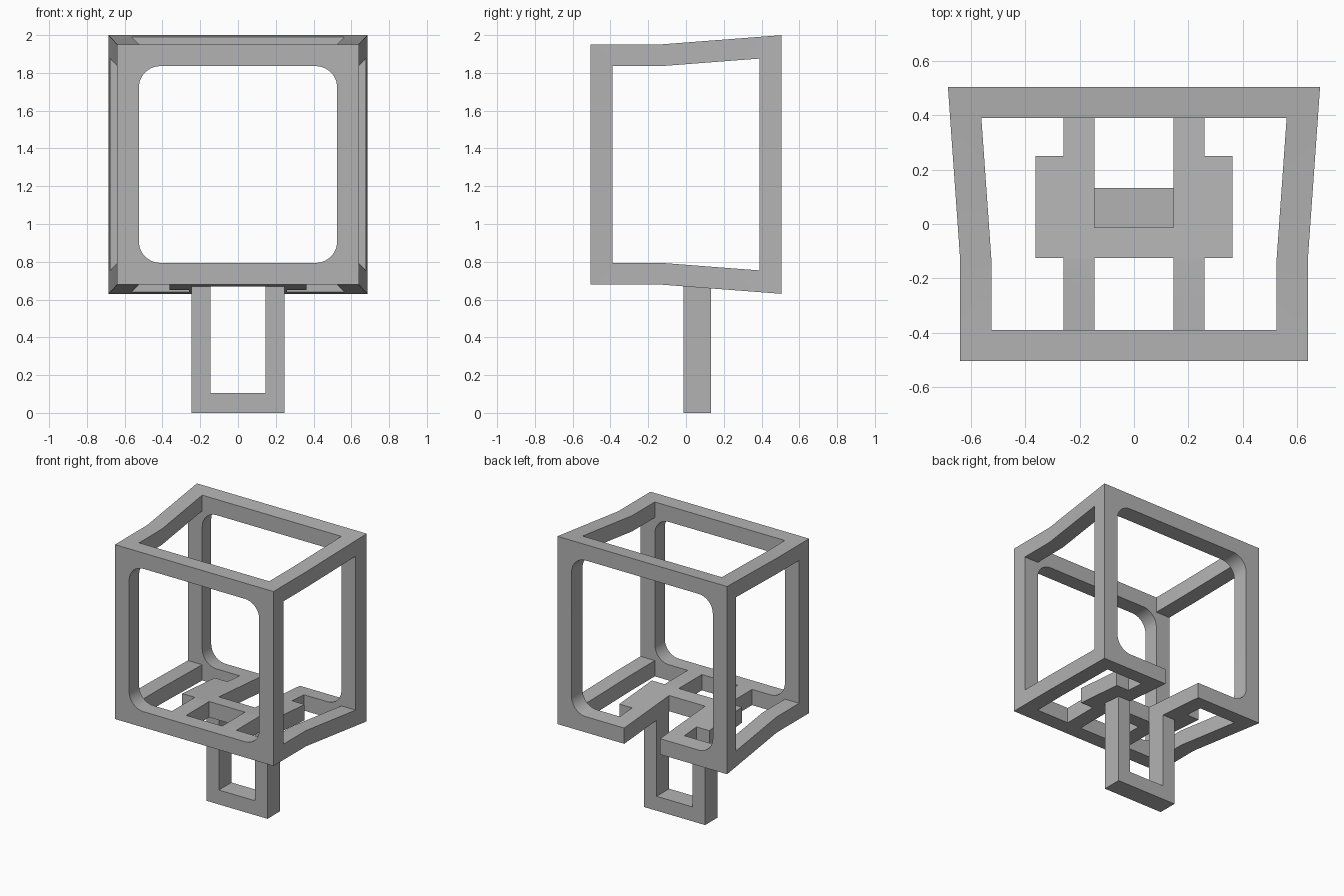
import bpy
import bmesh
from math import cos, sin, pi, radians

cube = bpy.data.objects.get("Cube")
if cube:
    bpy.data.objects.remove(cube, do_unlink=True)

grey = bpy.data.materials.new("plain grey")
grey.use_nodes = True
grey.diffuse_color = (0.45, 0.45, 0.45, 1)
grey.node_tree.nodes["Principled BSDF"].inputs["Base Color"].default_value = (0.45, 0.45, 0.45, 1)

FRONT, KINK, BACK = -0.505, -0.13, 0.505   # depth stations of the cage
BAR = 0.115                                # thickness of every cage bar
INNER = BACK - BAR                         # depth of the inside faces
FLARE = 0.045                              # growth of the cage towards the back


def flare(y):
    return FLARE * max(0, y - KINK) / (BACK - KINK)


def loft(name, sections):
    """Closed solid through matching rings of points."""
    bm = bmesh.new()
    rings = [[bm.verts.new(p) for p in s] for s in sections]
    for a, b in zip(rings, rings[1:]):
        for i in range(len(a)):
            j = (i + 1) % len(a)
            bm.faces.new((a[i], a[j], b[j], b[i]))
    bm.faces.new(rings[0])
    bm.faces.new(rings[-1])
    bmesh.ops.recalc_face_normals(bm, faces=bm.faces)
    mesh = bpy.data.meshes.new(name)
    bm.to_mesh(mesh)
    bm.free()
    mesh.materials.append(grey)
    ob = bpy.data.objects.new(name, mesh)
    bpy.context.collection.objects.link(ob)
    return ob


def section(y, inset, radius=0, steps=10):
    """Cage cross-section at depth y, optionally with rounded corners."""
    f = flare(y)
    hx, hz, cz = 0.64 + f - inset, 0.636 + f * 1.08 - inset, 1.315
    if not radius:
        return [(sx * hx, y, cz + sz * hz) for sx, sz in ((1, 1), (-1, 1), (-1, -1), (1, -1))]
    points = []
    for k, (sx, sz) in enumerate(((1, 1), (-1, 1), (-1, -1), (1, -1))):
        for i in range(steps + 1):
            a = (k + i / steps) * pi / 2
            points.append((sx * (hx - radius) + radius * cos(a), y,
                           cz + sz * (hz - radius) + radius * sin(a)))
    return points


def prism(name, outline, low, high, axis):
    """Extrude a 2D outline along an axis (outline keeps the other two in order)."""
    def place(p, d):
        return p[:axis] + (d,) + p[axis:]
    return loft(name, [[place(p, d) for p in outline] for d in (low, high)])


def cut(target, cutter):
    mod = target.modifiers.new("cut", 'BOOLEAN')
    mod.operation, mod.solver, mod.object = 'DIFFERENCE', 'EXACT', cutter
    bpy.context.view_layer.objects.active = target
    bpy.ops.object.modifier_apply(modifier=mod.name)
    bpy.data.objects.remove(cutter, do_unlink=True)


def rect(x, y0, y1):
    return [(-x, y0), (x, y0), (x, y1), (-x, y1)]


# Cage: flared block with a rounded tunnel from front to back
cage = loft("cage_frame", [section(y, 0) for y in (FRONT, KINK, BACK)])
cut(cage, loft("tunnel", [section(y, BAR, 0.115) for y in (-0.6, KINK, 0.6)]))

# Side windows and roof opening follow the flare
stations = (-INNER, KINK, INNER)
inside = [section(y, BAR) for y in stations]
side = [(y, s[0][2]) for y, s in zip(stations, inside)]
side += [(y, s[2][2]) for y, s in reversed(list(zip(stations, inside)))]
cut(cage, prism("side_windows", side, -1, 1, 0))
wall = [(s[0][0], y) for y, s in zip(stations, inside)]
roof = wall + [(-x, y) for x, y in reversed(wall)]
cut(cage, prism("roof_opening", roof, 1.2, 2.5, 2))

# Floor openings leave two runners, a wide centre plate and a rear slot
RUNNER_IN, RUNNER_OUT, PLATE = 0.145, 0.26, 0.363
PLATE_FRONT, PLATE_BACK = -0.125, 0.25
for side_sign in (1, -1):
    outline = wall + [(RUNNER_OUT, INNER), (RUNNER_OUT, PLATE_BACK), (PLATE, PLATE_BACK),
                      (PLATE, PLATE_FRONT), (RUNNER_OUT, PLATE_FRONT), (RUNNER_OUT, -INNER)]
    cut(cage, prism("floor_opening", [(side_sign * x, y) for x, y in outline], 0.3, 1.2, 2))
cut(cage, prism("front_opening", rect(RUNNER_IN, -INNER, PLATE_FRONT), 0.3, 1.2, 2))
cut(cage, prism("rear_slot", rect(RUNNER_IN, -0.013, 1), 0.3, 1.2, 2))

# Hanging U-shaped bracket under the plate
half = [(0.247, 0.69), (0.247, 0), (-0.247, 0), (-0.247, 0.69)]
hollow = [(-RUNNER_IN, 0.69), (-RUNNER_IN, 0.105), (RUNNER_IN, 0.105), (RUNNER_IN, 0.69)]
bracket = prism("hanging_bracket", half + hollow, -0.013, 0.132, 1)

# Smooth the rounded corners, keep all other edges crisp
bpy.ops.object.select_all(action='DESELECT')
for ob in (cage, bracket):
    ob.select_set(True)
bpy.context.view_layer.objects.active = cage
bpy.ops.object.shade_smooth_by_angle(angle=radians(20))
